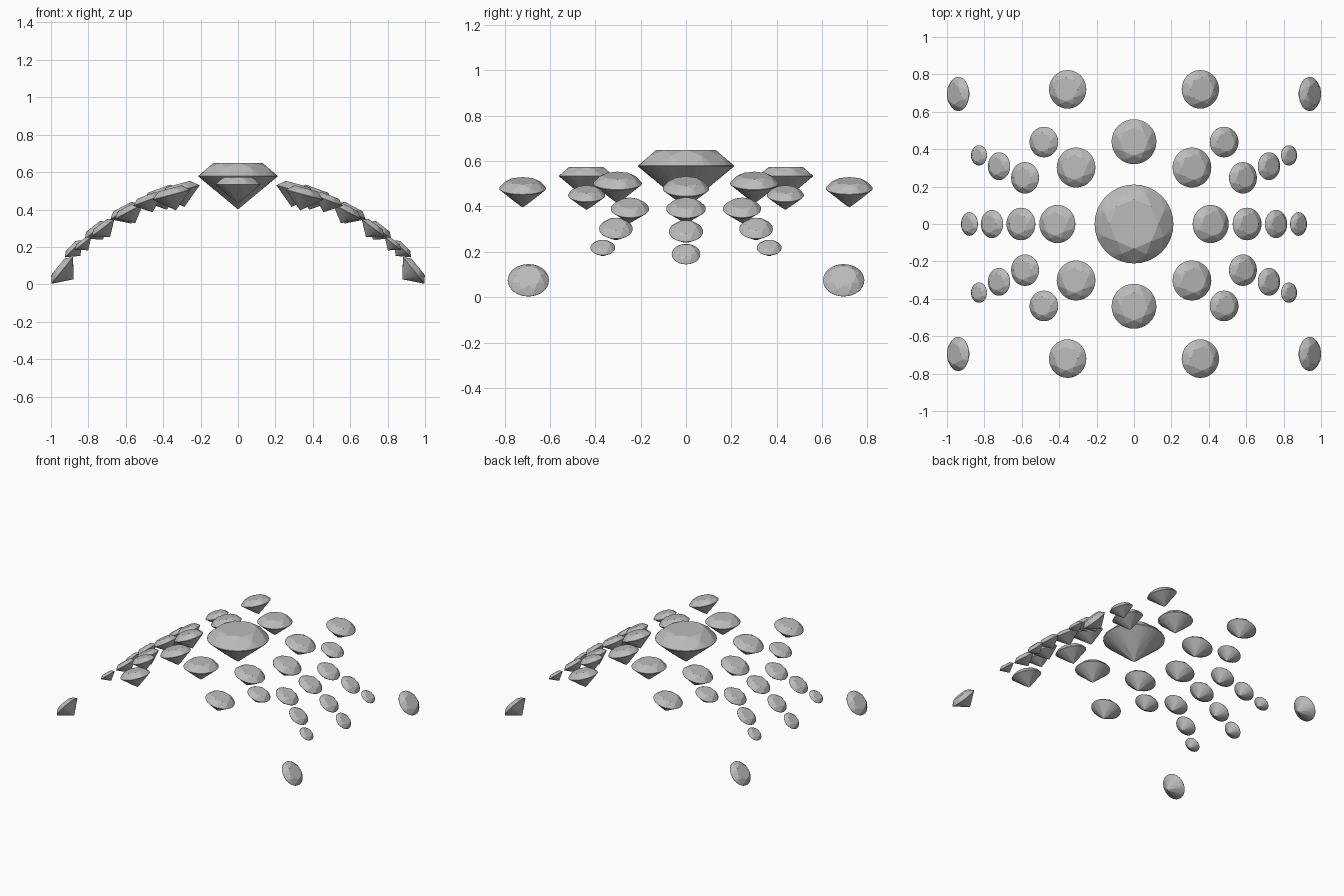
import bpy
import bmesh
from math import sin, cos, pi, radians
from mathutils import Matrix

cube = bpy.data.objects.get("Cube")
if cube:
    bpy.data.objects.remove(cube, do_unlink=True)

mat = bpy.data.materials.new("clear grey crystal")
mat.use_nodes = True
GREY = (0.5, 0.5, 0.5, 1)
mat.diffuse_color = GREY
mat.node_tree.nodes["Principled BSDF"].inputs["Base Color"].default_value = GREY

# Brilliant cut proportions, relative to the girdle radius
SIDES = 8          # main facets
SPLIT = 4          # girdle segments per main facet
TABLE, CROWN = 0.62, 0.33
STAR, DEPTH = 0.82, 0.85
GIRDLE = 0.02
LOWER = 0.3        # radius of the lower pavilion points


def ring(bm, count, radius, z, shift=0.0):
    step = 2 * pi / count
    return [bm.verts.new((radius * cos((i + shift) * step),
                          radius * sin((i + shift) * step), z))
            for i in range(count)]


def gem_mesh():
    bm = bmesh.new()
    half = cos(pi / SIDES)
    star_z = CROWN * (1 - STAR * half) / (1 - TABLE)
    low_z = -GIRDLE - (DEPTH - GIRDLE) * (1 - LOWER * half)
    table = ring(bm, SIDES, TABLE, CROWN)
    star = ring(bm, SIDES, STAR, star_z, 0.5)
    upper = ring(bm, SIDES * SPLIT, 1, 0)
    lower = ring(bm, SIDES * SPLIT, 1, -GIRDLE)
    low = ring(bm, SIDES, LOWER, low_z, 0.5)
    culet = bm.verts.new((0, 0, -DEPTH))
    bm.faces.new(table)
    for i in range(SIDES):
        j = (i + 1) % SIDES
        # star, kite and pavilion main facets
        bm.faces.new((table[j], table[i], star[i]))
        bm.faces.new((table[i], star[i - 1], upper[i * SPLIT], star[i]))
        bm.faces.new((culet, low[i], lower[i * SPLIT], low[i - 1]))
        # girdle facets above and below
        for k in range(SPLIT):
            a = i * SPLIT + k
            b = (a + 1) % (SIDES * SPLIT)
            bm.faces.new((star[i], upper[a], upper[b]))
            bm.faces.new((upper[a], lower[a], lower[b], upper[b]))
            bm.faces.new((low[i], lower[b], lower[a]))
    bmesh.ops.recalc_face_normals(bm, faces=bm.faces)
    mesh = bpy.data.meshes.new("brilliant_gem")
    bm.to_mesh(mesh)
    bm.free()
    mesh.materials.append(mat)
    return mesh


base = gem_mesh()


def add_gem(name, x, y, z, radius, tilt):
    mesh = base.copy()
    mesh.transform(Matrix.Rotation(radians(tilt), 4, 'Y') @ Matrix.Scale(radius, 4))
    ob = bpy.data.objects.new(name, mesh)
    ob.location = (x, y, z)
    bpy.context.collection.objects.link(ob)


# Gems on the positive quarter: name, x, y, girdle height, radius, outward tilt
GEMS = [
    ("centre_gem", 0, 0, 0.58, 0.211, 0),
    ("ridge_gem", 0, 0.44, 0.535, 0.12, 0),
    ("middle_gem_1", 0.41, 0, 0.48, 0.102, 20),
    ("middle_gem_2", 0.605, 0, 0.39, 0.087, 28),
    ("middle_gem_3", 0.76, 0, 0.29, 0.075, 38),
    ("middle_gem_4", 0.88, 0, 0.19, 0.063, 45),
    ("inner_gem", 0.31, 0.302, 0.502, 0.107, 15),
    ("shoulder_gem", 0.482, 0.438, 0.45, 0.082, 21),
    ("side_gem_1", 0.583, 0.247, 0.39, 0.084, 28),
    ("side_gem_2", 0.722, 0.309, 0.302, 0.074, 37),
    ("side_gem_3", 0.829, 0.367, 0.218, 0.054, 38),
    ("outer_gem", 0.355, 0.72, 0.48, 0.103, 15),
    ("corner_gem", 0.94, 0.695, 0.075, 0.091, 51),
]

# Mirror across both axes, skipping duplicates on an axis
for name, x, y, z, r, tilt in GEMS:
    for sx, xs in ((1, "_left"), (-1, "_right")) if x else ((1, ""),):
        for sy, ys in ((-1, "_front"), (1, "_back")) if y else ((1, ""),):
            add_gem(name + xs + ys, sx * x, sy * y, z, r, sx * tilt)
